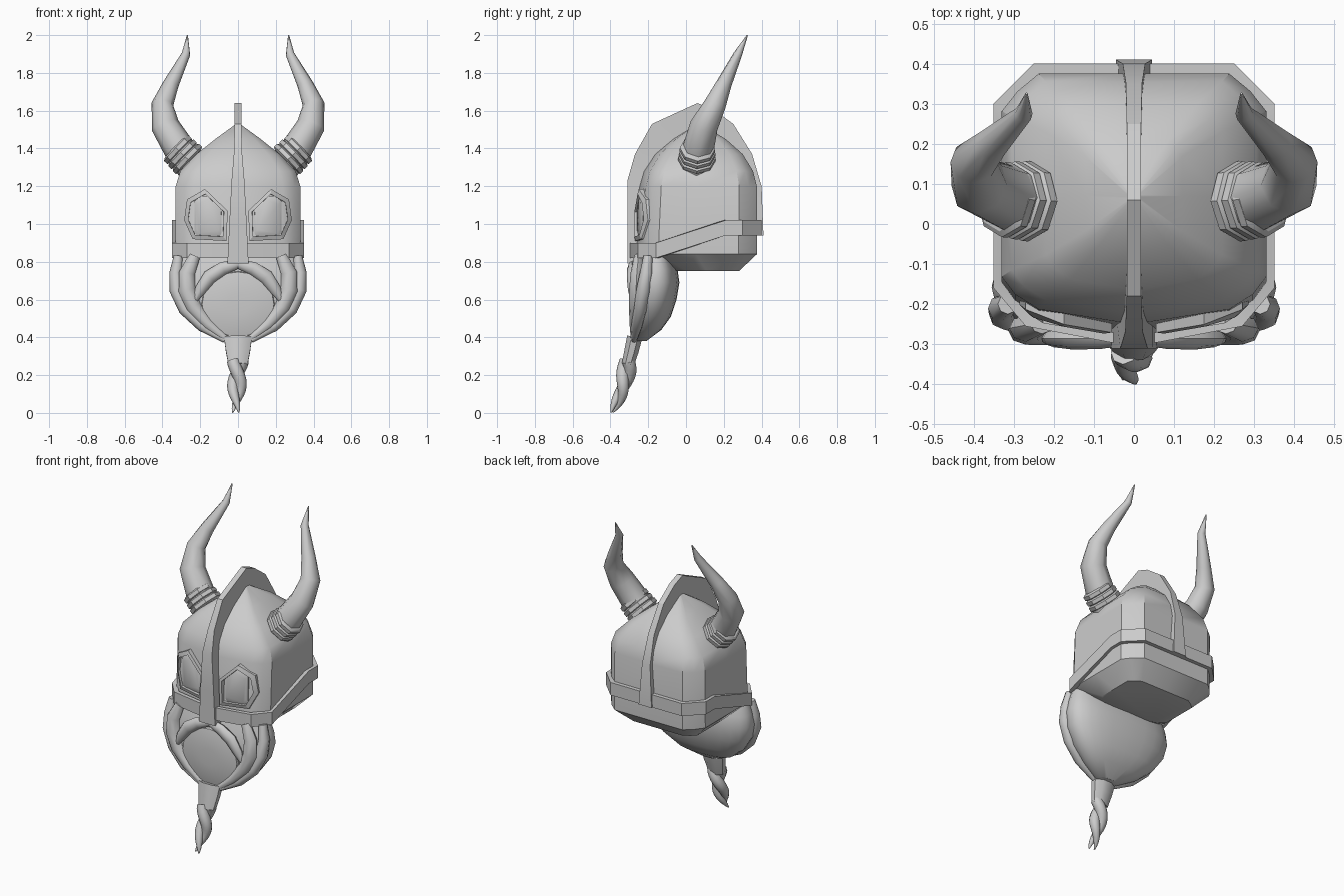
import bpy, bmesh, math
from mathutils import Vector

cube = bpy.data.objects.get("Cube")
if cube:
    bpy.data.objects.remove(cube, do_unlink=True)

grey = bpy.data.materials.new("plain grey")
grey.use_nodes = True
grey.diffuse_color = (0.6, 0.6, 0.6, 1)
grey.node_tree.nodes["Principled BSDF"].inputs["Base Color"].default_value = (0.6, 0.6, 0.6, 1)


def loft(name, rings, closed=False, mirror=False, angle=35):
    """Skin a list of point rings; cap the ends unless the loft is closed."""
    bm = bmesh.new()
    rows = [[bm.verts.new(p) for p in ring] for ring in rings]
    n = len(rows[0])
    pairs = list(zip(rows, rows[1:])) + ([(rows[-1], rows[0])] if closed else [])
    for a, b in pairs:
        for i in range(n):
            j = (i + 1) % n
            bm.faces.new((a[i], a[j], b[j], b[i]))
    if not closed:
        bm.faces.new(rows[0])
        bm.faces.new(rows[-1])
    bmesh.ops.recalc_face_normals(bm, faces=bm.faces)
    mesh = bpy.data.meshes.new(name)
    bm.to_mesh(mesh)
    bm.free()
    mesh.materials.append(grey)
    obj = bpy.data.objects.new(name, mesh)
    bpy.context.collection.objects.link(obj)
    if mirror:
        obj.modifiers.new("mirror", 'MIRROR').use_mirror_merge = False
    bpy.ops.object.select_all(action='DESELECT')
    obj.select_set(True)
    bpy.context.view_layer.objects.active = obj
    bpy.ops.object.shade_smooth_by_angle(angle=math.radians(angle))
    return obj


def tube(name, path, radii, sides=8, flat=1.0, mirror=False, angle=50):
    """Sweep a round or flattened section along a path."""
    pts = [Vector(p) for p in path]
    rings = []
    for i, p in enumerate(pts):
        t = (pts[min(i + 1, len(pts) - 1)] - pts[max(i - 1, 0)]).normalized()
        u = t.cross(Vector((0, 1, 0))).normalized()
        v = t.cross(u) * flat
        turn = [2 * math.pi * k / sides for k in range(sides)]
        rings.append([p + radii[i] * (math.cos(a) * u + math.sin(a) * v) for a in turn])
    return loft(name, rings, mirror=mirror, angle=angle)


def both_sides(half):
    """Complete a half outline whose ends lie on the centre line."""
    return half + [(-x, y) for x, y in half[-2:0:-1]]


# Helmet dome and the chamfered base under it
section = both_sides([(0, 0), (.72, .06), (.9, .12), (1, .19), (1, .5),
                      (1, .85), (.88, .93), (.72, 1), (0, 1)])
levels = [(.75, .24, -.06, .28), (.84, .33, -.27, .375), (1.2, .33, -.25, .375),
          (1.28, .305, -.225, .355), (1.37, .22, -.165, .3),
          (1.45, .12, -.07, .21), (1.53, .01, .06, .075)]
loft("helmet_dome", [[(x * w, f + y * (b - f), z) for x, y in section]
                     for z, w, f, b in levels])

# Rim band, low in front and stepping up toward the back
outline = both_sides([(0, -.3), (.06, -.295), (.27, -.255), (.35, -.16),
                      (.35, .21), (.35, .3), (.25, .4), (0, .4)])


def rim(scale, height):
    ring = []
    for x, y in outline:
        rise = min(max((y + .16) / .37, 0), 1)
        ring.append((x * scale, .05 + (y - .05) * scale, .82 + .12 * rise + height))
    return ring


loft("rim_band", [rim(1, 0), rim(1, .08), rim(.93, .08), rim(.93, 0)], closed=True, angle=25)

# Crest running from the nose guard over the top to the back
crest = [(-.31, .79, .056), (-.31, 1.0, .046), (-.31, 1.23, .034), (-.27, 1.37, .022),
         (-.18, 1.53, .018), (.06, 1.64, .018), (.14, 1.61, .018), (.25, 1.53, .018),
         (.35, 1.37, .02), (.4, 1.2, .028), (.41, .94, .045)]
rings = []
for y, z, w in crest:
    cz = min(z, 1)
    iy, iz = .06 + (y - .06) * .75, cz + (z - cz) * .75
    rings.append([(-w, y, z), (w, y, z), (w, iy, iz), (-w, iy, iz)])
loft("crest", rings, angle=20)


# Eye frames and eyes, wrapped on the front of the dome
def on_face(points, scale, out):
    cx, cz = .165, 1.04
    ring = []
    for px, pz in points:
        x, z = cx + (px - cx) * scale, cz + (pz - cz) * scale
        ring.append((x, -.262 + .17 * x + max(x - .235, 0) * .6 - out, z))
    return ring


frame = [(.06, .91), (.24, .92), (.285, 1.02), (.27, 1.13), (.175, 1.185), (.055, 1.07)]
loft("eye_frame", [on_face(frame, 1, -.04), on_face(frame, 1, .018),
                   on_face(frame, .82, .024), on_face(frame, .8, -.04)],
     closed=True, mirror=True, angle=25)
eye = [(.1, .93), (.215, .93), (.232, .96), (.232, 1.12), (.21, 1.15),
       (.15, 1.15), (.088, 1.09), (.085, .95)]
loft("eye", [on_face(eye, 1, -.03), on_face(eye, .98, .004), on_face(eye, .8, .014)], mirror=True)

# Horns with three collars at the base
tube("horn", [(.24, .055, 1.3), (.3, .06, 1.38), (.385, .095, 1.52), (.4, .155, 1.635),
              (.355, .2, 1.74), (.275, .275, 1.9), (.268, .325, 2.0)],
     [.085, .085, .075, .058, .042, .023, .003], mirror=True)
axis = Vector((.72, .05, .69)).normalized()
for i in range(3):
    c = Vector((.268, .057, 1.345)) + axis * i * .035
    r = .1 - .003 * i
    tube("horn_collar_%d" % (i + 1), [c + axis * d for d in (-.02, -.011, .011, .02)],
         [r * .85, r, r, r * .85], mirror=True, angle=30)

# Beard body, a rounded bowl below the rim
beard = [(.83, .325, -.24, -.07), (.76, .345, -.265, -.045), (.69, .355, -.28, -.035),
         (.6, .335, -.285, -.05), (.51, .275, -.285, -.08), (.44, .19, -.28, -.13),
         (.38, .07, -.28, -.21)]


def power(v, e):
    return math.copysign(abs(v) ** e, v)


rings = []
for z, w, f, b in beard:
    turn = [2 * math.pi * k / 24 for k in range(24)]
    rings.append([(w * power(math.cos(a), .8), (f + b) / 2 + (b - f) / 2 * power(math.sin(a), .8), z)
                  for a in turn])
loft("beard_body", rings)

# Beard locks and drooping moustache
tube("outer_lock", [(.315, -.2, .83), (.33, -.21, .74), (.325, -.225, .65), (.28, -.24, .55),
                    (.19, -.26, .46), (.07, -.275, .385)],
     [.025, .034, .038, .036, .03, .015], mirror=True)
tube("inner_lock", [(.23, -.25, .83), (.27, -.26, .74), (.27, -.265, .65), (.235, -.27, .56),
                    (.16, -.275, .47), (.06, -.28, .39)],
     [.03, .042, .045, .04, .03, .015], flat=.8, mirror=True)
tube("moustache", [(0, -.28, .79), (.08, -.285, .765), (.15, -.285, .72), (.2, -.285, .65),
                   (.235, -.285, .575)],
     [.025, .035, .038, .03, .004], flat=.75, mirror=True)

# Shallow rounded panel inside the moustache
rings = []
for s, y in ((1, -.25), (.95, -.283), (.7, -.293), (.3, -.298)):
    turn = [2 * math.pi * k / 20 for k in range(20)]
    rings.append([(.2 * s * math.cos(a), y, .575 + .18 * s * math.sin(a)) for a in turn])
loft("chin_panel", rings)

# Tapered cuff at the tip of the beard
rings = []
for z, w, y, d in ((.4, .08, -.272, .042), (.33, .07, -.288, .04), (.255, .055, -.308, .034)):
    turn = [2 * math.pi * (k + .5) / 8 for k in range(8)]
    rings.append([(w * math.cos(a), y + d * math.sin(a), z - .25 * (y + d * math.sin(a) - y))
                  for a in turn])
loft("beard_cuff", rings)

# Two strands twisted into a braid
steps = 14
for k in range(2):
    path, radii = [], []
    for i in range(steps + 1):
        t = i / steps
        a = math.pi * k + 5.6 * t + .3
        amp = .026 * (1 - .35 * t)
        path.append((amp * math.cos(a) - .012 * t, -.312 - .08 * t * t + amp * .8 * math.sin(a),
                     .275 - .272 * t))
        radii.append(.03 * (1 - t ** 3) + .004)
    tube("braid_strand_%d" % (k + 1), path, radii)
